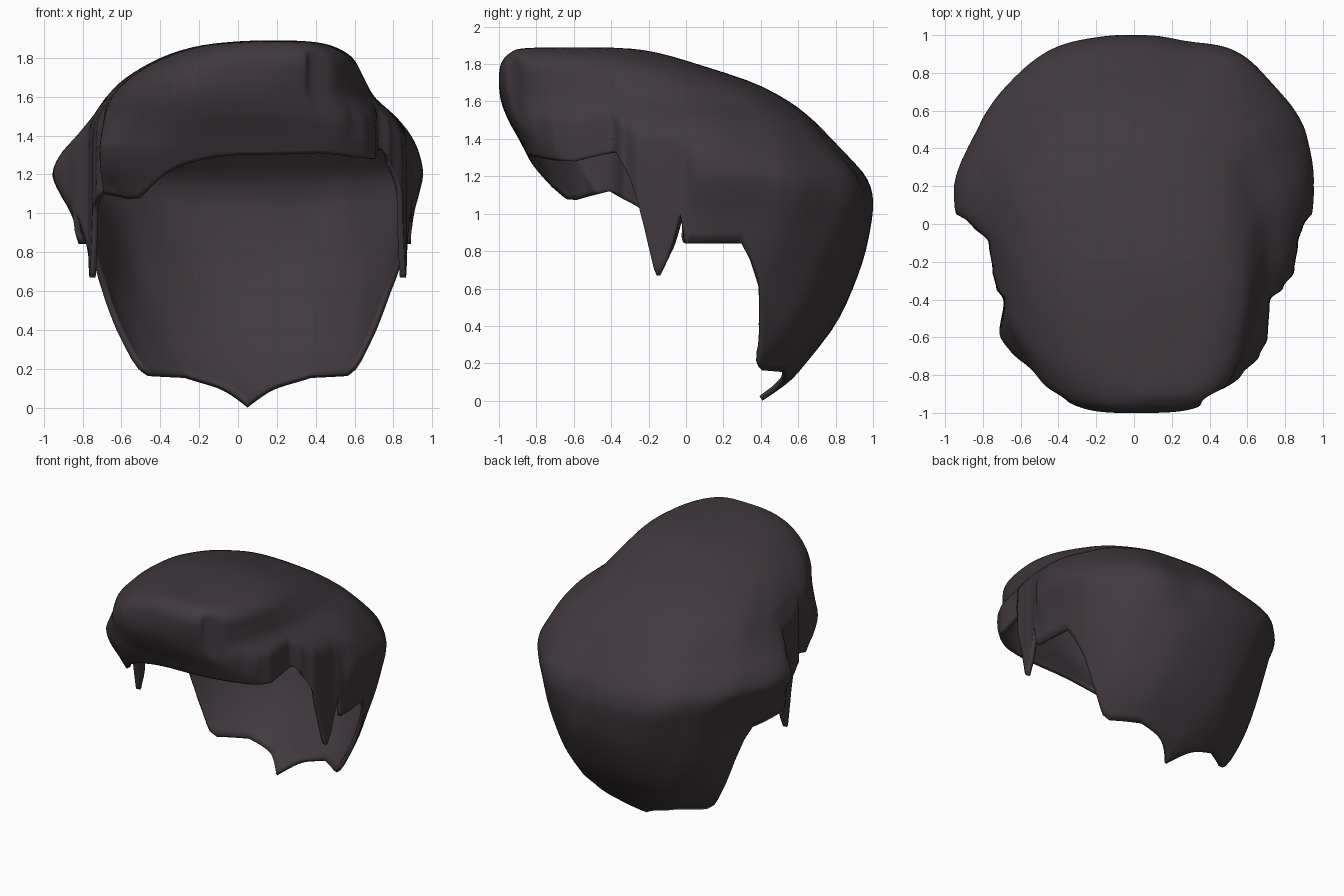
import bpy, bmesh, math
from mathutils import Vector

if "Cube" in bpy.data.objects:
    bpy.data.objects.remove(bpy.data.objects["Cube"])

hair = bpy.data.materials.new("dark plum hair")
hair.diffuse_color = (0.052, 0.041, 0.048, 1)
hair.use_nodes = True
hair.node_tree.nodes["Principled BSDF"].inputs["Base Color"].default_value = hair.diffuse_color

# horizontal outlines: height, half width, back y, front y, middle y, x shift
LEVELS = [
    (0.0, .57, .41, -.70, .10, .05), (.1, .63, .55, -.72, .10, .05),
    (.2, .65, .64, -.75, .10, .05), (.4, .73, .79, -.75, .10, .05),
    (.6, .79, .89, -.75, .10, .045), (.8, .835, .965, -.75, .10, .045),
    (1.0, .885, 1.01, -.75, .10, .025), (1.1, .925, 1.01, -.76, .10, .01),
    (1.2, .955, .97, -.79, .10, 0), (1.3, .925, .88, -.84, .08, .01),
    (1.4, .86, .78, -.89, .04, .03), (1.5, .78, .68, -.945, 0, .03),
    (1.6, .69, .55, -.985, -.10, .01), (1.7, .61, .36, -1.0, -.25, .035),
    (1.8, .495, .06, -.99, -.42, .095), (1.86, .35, -.15, -.94, -.53, .14),
    (1.885, .18, -.33, -.86, -.58, .18), (1.89, 0, -.6, -.6, -.6, .18)]

# lower hem from front centre round to the nape: angle in degrees, height
RIGHT = [(-90, 1.3), (-77, 1.31), (-60, 1.285), (-47, 1.28), (-36, 1.31),
         (-29, 1.33), (-27, 1.2), (-24, 1.02), (-18.5, .70), (-17.5, .67),
         (-16.5, .67), (-13.5, .75), (-9, 1.0), (-7, .84), (13, .84),
         (17, .75), (22, .6), (26, .4), (32, .2), (37, .17), (58, .16),
         (75, .08), (90, 0)]
LEFT = [(-90, 1.3), (-83, 1.25), (-70, 1.14), (-60, 1.075), (-53, 1.07),
        (-36, 1.12), (-24, 1.02)] + RIGHT[8:]

# widest x allowed at each y: bulging sides, sideburns, narrower quiff
WIDTHS = [(-1.1, .25, .25), (-.95, .36, .36), (-.8, .58, .56),
          (-.7, .67, .67), (-.6, .71, .72), (-.4, .72, .69),
          (-.34, .79, .73), (-.25, .85, .75), (-.1, .87, .77),
          (0, .90, .86), (.07, .98, .98), (2, 1.2, 1.2)]


def level(u):
    """Smooth interpolation between neighbouring outlines."""
    i = min(int(u), len(LEVELS) - 2)
    t = u - i
    p = [Vector(LEVELS[min(max(k, 0), len(LEVELS) - 1)])
         for k in (i - 1, i, i + 1, i + 2)]
    return [0.5 * (2*b + (c-a)*t + (2*a-5*b+4*c-d)*t*t + (3*b-a-3*c+d)*t**3)
            for a, b, c, d in zip(*p)]


def level_at(z):
    for i in range(len(LEVELS) - 1):
        if z <= LEVELS[i + 1][0]:
            a, b = LEVELS[i][0], LEVELS[i + 1][0]
            return i + (z - a) / (b - a)
    return len(LEVELS) - 1


def width_limit(y, side):
    for lo, hi in zip(WIDTHS, WIDTHS[1:]):
        if y <= hi[0]:
            t = max(0, (y - lo[0]) / (hi[0] - lo[0]))
            t = t * t * (3 - 2 * t)
            return lo[side] + (hi[side] - lo[side]) * t


def bump(v, mid, width):
    return math.exp(-((v - mid) / width) ** 2)


def surface(deg, u):
    z, w, back, front, mid, shift = level(u)
    a = math.radians(deg)
    c, s = math.cos(a), math.sin(a)
    y = mid + s * ((back - mid) if s > 0 else (mid - front))
    power = 0.8 + .5 * max(0, min(1, (.25 - z) / .15)) * max(0, s)
    if s < 0:
        power = 0.8 - 0.25 * min(1, -s / .4)
        if z < 1.2:                       # sideburns hang straight down
            w += max(0, .95 - w) * min(1, max(0, -s - .1) / .12)
    x = w * math.copysign(abs(c) ** power, c)
    if s < -.5 and c < 0:                 # fringe lobe curls inward
        x *= 1 - .7 * max(0, 1.35 - z) * min(1, (-s - .5) * 4)
    x += shift
    # back of the head is fuller on the right
    x += .035 * min(1, max(0, (y - .2) / .3)) * bump(z, 1.15, .3)
    # soft locks
    fade = min(1, max(0, (1.86 - z) * 4))
    lock = .006 * math.sin(7 * a + 5 * z) + .004 * math.sin(13 * a - 6 * z + 1)
    lock -= .04 * bump(deg, 80, 10) * bump(z, 1.1, .3)   # nape groove
    k = 1 + lock * fade
    x, y = x * k, mid + (y - mid) * k
    # soft clamp to the allowed width
    lim = width_limit(y, 1 if x > 0 else 2)
    e = lim - abs(x)
    x = math.copysign(max(0, abs(x) + (e - math.sqrt(e * e + .0006)) / 2), x)
    return (x, max(-1, min(1, y)), z)


def subdivide(path):
    out = []
    for (a, z), (b, w) in zip(path, path[1:]):
        n = max(1, math.ceil(abs(b - a) / 2 + abs(w - z) / .05))
        out += [(a + (b - a) * k / n, z + (w - z) * k / n) for k in range(n)]
    return out


# hem all the way round, counterclockwise seen from above
hem = subdivide(RIGHT + [(180 - a, z) for a, z in reversed(LEFT)][1:])
ROWS = 44
top = len(LEVELS) - 1

# hair shell: one strip of faces from hem to crown at every angle
bm = bmesh.new()
cols = []
for deg, z in hem:
    u0 = level_at(z)
    cols.append([bm.verts.new(surface(deg, u0 + (top - u0) * j / ROWS))
                 for j in range(ROWS)])
crown = bm.verts.new((LEVELS[-1][5], LEVELS[-1][4], LEVELS[-1][0]))
for i, col in enumerate(cols):
    nxt = cols[(i + 1) % len(cols)]
    for j in range(ROWS - 1):
        bm.faces.new((col[j], nxt[j], nxt[j + 1], col[j + 1]))
    bm.faces.new((col[-1], nxt[-1], crown))
mesh = bpy.data.meshes.new("hair_shell")
bm.to_mesh(mesh)
bm.free()
shell = bpy.data.objects.new("hair_shell", mesh)
bpy.context.collection.objects.link(shell)
mesh.materials.append(hair)
thick = shell.modifiers.new("thickness", 'SOLIDIFY')
thick.thickness = 0.03
thick.offset = -1
bpy.context.view_layer.objects.active = shell
shell.select_set(True)
bpy.ops.object.shade_smooth_by_angle(angle=math.radians(50))
